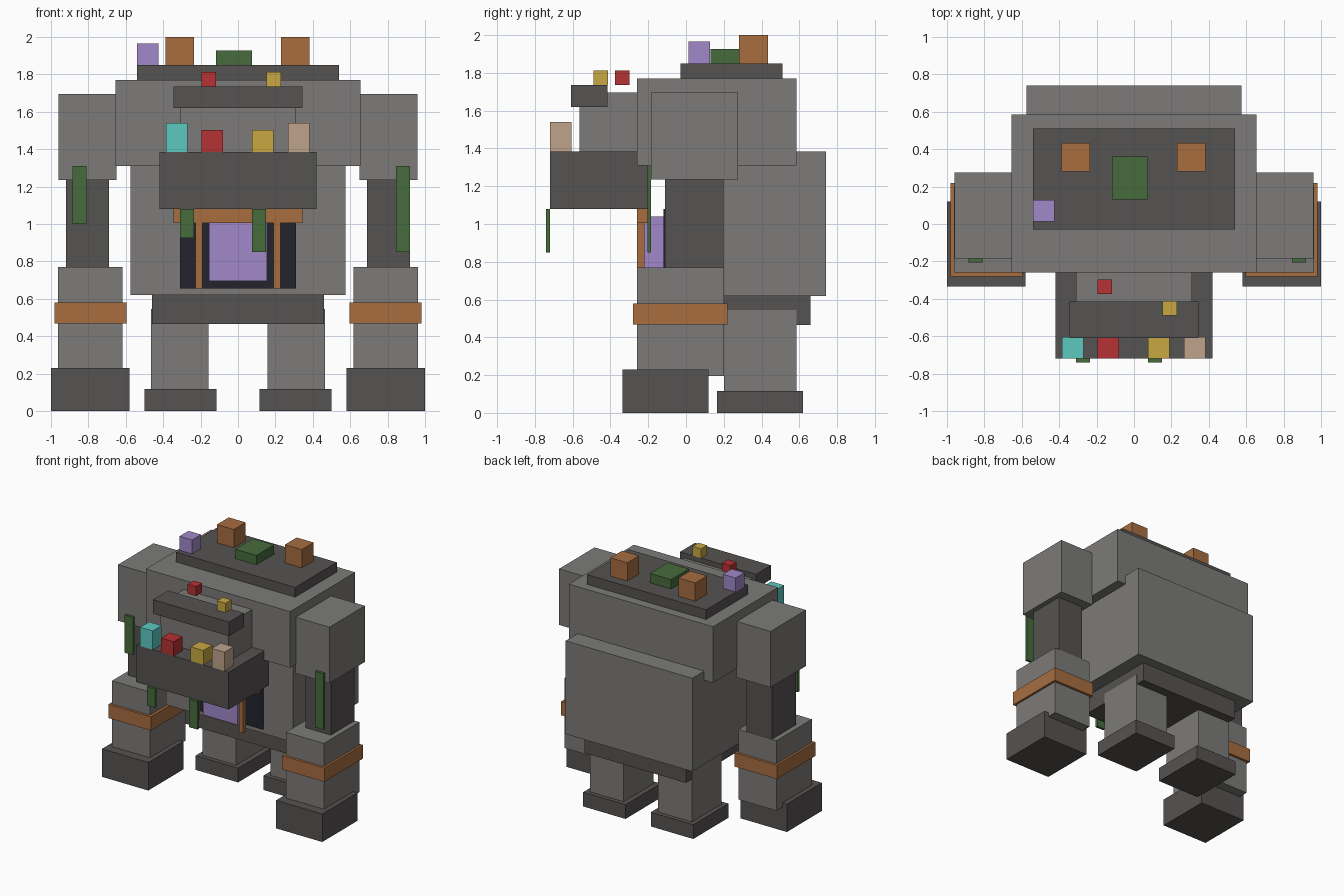
import bpy
import bmesh
from mathutils import Matrix, Vector

cube = bpy.data.objects.get("Cube")
if cube:
    bpy.data.objects.remove(cube, do_unlink=True)


def linear(c):
    c /= 255
    return c / 12.92 if c <= 0.04045 else ((c + 0.055) / 1.055) ** 2.4


def material(name, *rgb):
    col = [linear(c) for c in rgb] + [1]
    m = bpy.data.materials.new(name)
    m.use_nodes = True
    m.diffuse_color = col
    m.node_tree.nodes["Principled BSDF"].inputs["Base Color"].default_value = col
    return m


stone = material("stone grey", 124, 123, 121)
dark = material("dark stone", 86, 83, 81)
copper = material("copper orange", 168, 109, 64)
purple = material("lilac purple", 161, 137, 201)
green = material("vine green", 70, 108, 60)
cyan = material("cyan", 92, 201, 192)
red = material("red", 181, 50, 52)
yellow = material("yellow", 200, 168, 66)
tan = material("tan", 191, 163, 139)
black = material("hollow black", 34, 35, 45)


def box(name, mat, x, y, z):
    """Box spanning the given (low, high) range on each axis."""
    lo, hi = (Vector(v) for v in zip(x, y, z))
    bm = bmesh.new()
    bmesh.ops.create_cube(bm, size=1, matrix=Matrix.Translation((lo + hi) / 2)
                          @ Matrix.Diagonal((*(hi - lo), 1)))
    mesh = bpy.data.meshes.new(name)
    bm.to_mesh(mesh)
    bm.free()
    mesh.materials.append(mat)
    obj = bpy.data.objects.new(name, mesh)
    bpy.context.collection.objects.link(obj)


def centred(name, mat, half, y, z):
    box(name, mat, (-half, half), y, z)


def pair(name, mat, x, y, z):
    box("left_" + name, mat, x, y, z)
    box("right_" + name, mat, (-x[1], -x[0]), y, z)


# Torso
centred("chest", stone, 0.655, (-0.26, 0.585), (1.31, 1.77))
centred("belly", stone, 0.575, (-0.11, 0.74), (0.62, 1.385))
centred("hips", dark, 0.46, (-0.03, 0.66), (0.465, 0.62))
centred("back_slab", dark, 0.54, (-0.03, 0.51), (1.77, 1.85))

# Belly hatch with its frame and glowing core
centred("hatch_hollow", black, 0.31, (-0.12, -0.1), (0.655, 1.08))
centred("hatch_core", purple, 0.155, (-0.23, -0.12), (0.695, 1.04))
centred("core_centre", purple, 0.08, (-0.232, -0.12), (0.81, 0.965))
centred("hatch_lintel", copper, 0.345, (-0.26, -0.2), (1.005, 1.08))
pair("hatch_post", copper, (0.19, 0.228), (-0.26, -0.22), (0.655, 1.005))

# Head
centred("face", stone, 0.31, (-0.565, -0.26), (1.385, 1.695))
centred("brow", dark, 0.345, (-0.61, -0.415), (1.62, 1.735))
centred("jaw", dark, 0.42, (-0.72, -0.2), (1.08, 1.385))

# Legs
pair("leg", stone, (0.157, 0.464), (0.2, 0.585), (0.1, 0.545))
pair("foot", dark, (0.115, 0.5), (0.165, 0.62), (0, 0.117))

# Arms
pair("shoulder", stone, (0.65, 0.96), (-0.185, 0.275), (1.235, 1.695))
pair("upper_arm", dark, (0.69, 0.92), (-0.11, 0.198), (0.7, 1.235))
pair("forearm", stone, (0.617, 0.962), (-0.26, 0.2), (0.195, 0.77))
pair("arm_band", copper, (0.595, 0.98), (-0.28, 0.22), (0.467, 0.58))
pair("fist", dark, (0.58, 1), (-0.335, 0.12), (0, 0.23))

# Hanging vines
for name, x, front, bottom, top in (
        ("left_arm_vine", 0.845, -0.205, 0.85, 1.31),
        ("right_arm_vine", -0.885, -0.205, 1.0, 1.31),
        ("left_jaw_vine", 0.075, -0.74, 0.85, 1.08),
        ("right_jaw_vine", -0.31, -0.74, 0.925, 1.08)):
    box(name, green, (x, x + 0.075), (front, front + 0.02), (bottom, top))

# Blocks resting on the jaw, head and back: x, y, base, width, depth, height
for name, mat, x, y, z, w, d, h in (
        ("cyan_jaw_block", cyan, -0.385, -0.72, 1.385, 0.115, 0.115, 0.155),
        ("red_jaw_block", red, -0.195, -0.72, 1.385, 0.115, 0.115, 0.117),
        ("yellow_jaw_block", yellow, 0.075, -0.72, 1.385, 0.115, 0.115, 0.117),
        ("tan_jaw_block", tan, 0.267, -0.72, 1.385, 0.115, 0.115, 0.155),
        ("red_head_block", red, -0.195, -0.375, 1.735, 0.077, 0.077, 0.077),
        ("yellow_head_block", yellow, 0.152, -0.49, 1.735, 0.077, 0.077, 0.077),
        ("right_back_block", copper, -0.387, 0.28, 1.85, 0.153, 0.153, 0.15),
        ("left_back_block", copper, 0.23, 0.28, 1.85, 0.153, 0.153, 0.15),
        ("moss_block", green, -0.117, 0.13, 1.85, 0.192, 0.23, 0.077),
        ("purple_back_block", purple, -0.54, 0.013, 1.85, 0.115, 0.115, 0.115)):
    box(name, mat, (x, x + w), (y, y + d), (z, z + h))
